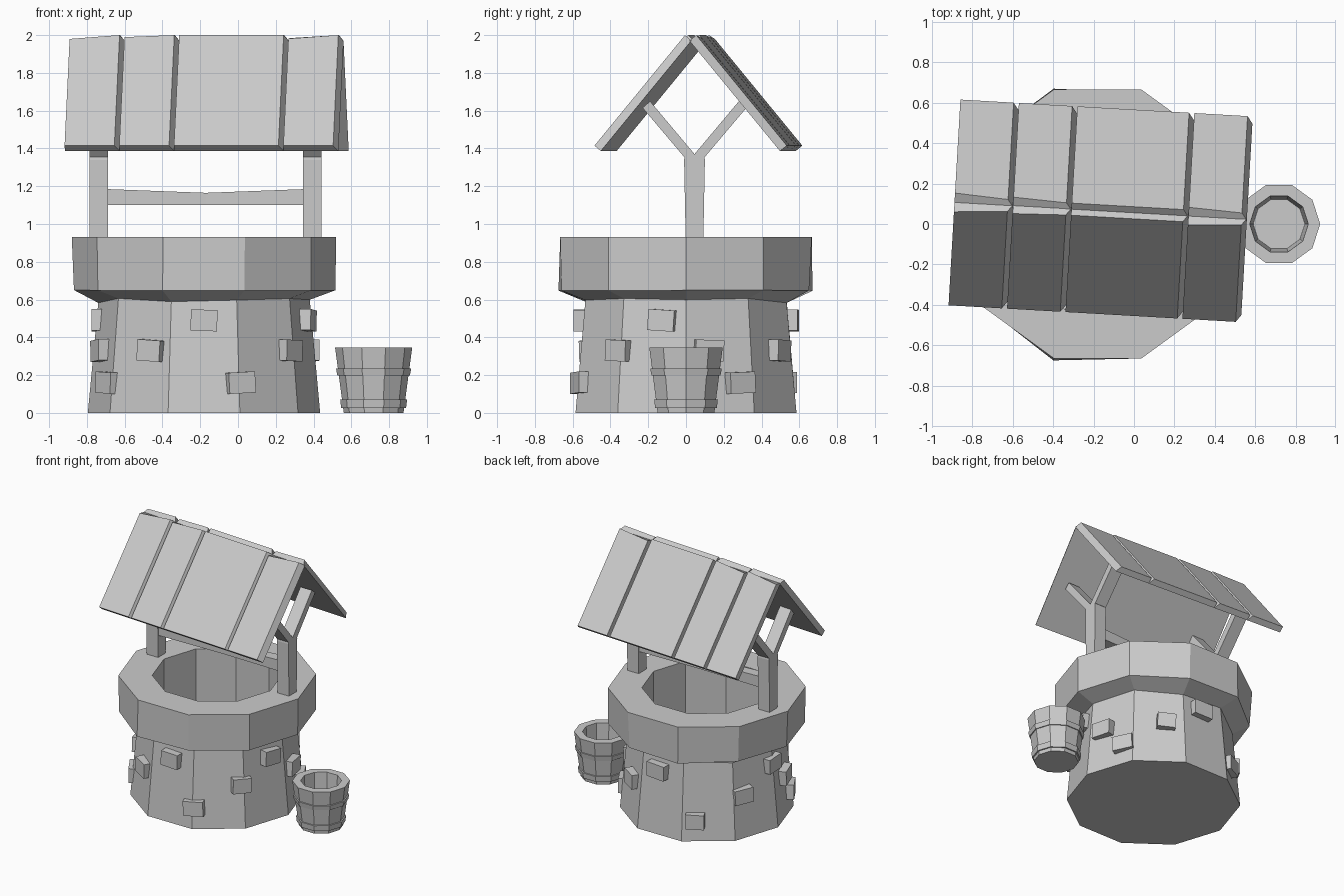
import bpy, bmesh, math, random
from mathutils import Vector, Matrix

if "Cube" in bpy.data.objects:
    bpy.data.objects.remove(bpy.data.objects["Cube"])

random.seed(4)
CX = -0.18   # well centre in x
PY = 0.045   # y of the posts


def make(name, verts, faces, matrix=Matrix()):
    bm = bmesh.new()
    vs = [bm.verts.new(matrix @ Vector(v)) for v in verts]
    for f in faces:
        bm.faces.new([vs[i] for i in f])
    bmesh.ops.recalc_face_normals(bm, faces=bm.faces[:])
    me = bpy.data.meshes.new(name)
    bm.to_mesh(me)
    bm.free()
    ob = bpy.data.objects.new(name, me)
    bpy.context.collection.objects.link(ob)
    return ob


def loft(name, rings, closed=False, matrix=Matrix()):
    """Skin equal-length rings; cap both ends, or join last to first."""
    n, m = len(rings[0]), len(rings)
    verts = [p for r in rings for p in r]
    faces = []
    for k in range(m if closed else m - 1):
        a, b = k * n, ((k + 1) % m) * n
        faces += [(a + i, a + (i + 1) % n, b + (i + 1) % n, b + i) for i in range(n)]
    if not closed:
        faces += [tuple(range(n)), tuple(range((m - 1) * n, m * n))]
    return make(name, verts, faces, matrix)


def ring(cx, r, z, jit_r=0.0, jit_z=0.0):
    pts = []
    for i in range(10):
        a = math.radians(36 * i)
        q = r + random.uniform(-jit_r, jit_r)
        pts.append((cx + q * math.cos(a), q * math.sin(a), z + random.uniform(-jit_z, jit_z)))
    return pts


# well body: tapered wall, flared uneven rim, open shaft
loft("well_body", [
    ring(CX, 0.615, 0), ring(CX, 0.56, 0.595, 0, 0.015),
    ring(CX, 0.695, 0.65, 0.015, 0.004), ring(CX, 0.70, 0.93),
    ring(CX, 0.46, 0.93), ring(CX, 0.46, 0.06)])

# stones standing out of the wall, by row height
rows = {0.49: (-90, -13, 87, 180),
        0.33: (-119, -38, 12, 59, 151, 198),
        0.16: (-71, 29, 117, 211)}
for z, angles in rows.items():
    for a in angles:
        r = (0.615 - 0.09 * z) * 0.965
        m = (Matrix.Translation((CX, 0, z)) @ Matrix.Rotation(math.radians(a), 4, 'Z')
             @ Matrix.Translation((r, 0, 0))
             @ Matrix.Rotation(math.radians(random.uniform(-4, 4)), 4, 'X'))
        w, h, d = random.uniform(0.065, 0.078), 0.056, 0.045
        loft("wall_stone", [[(s * d, -w, -h), (s * d, w, -h), (s * d, w, h), (s * d, -w, h)]
                            for s in (-1, 1)], matrix=m)


def yz_prism(name, pts, x, half):
    return loft(name, [[(x + s * half, y, z) for y, z in pts] for s in (-1, 1)])


# posts with forked braces under the roof
for side, x in (("left", -0.738), ("right", 0.393)):
    yz_prism(side + "_post", [(PY - 0.046, 0.88), (PY + 0.046, 0.88), (PY + 0.055, 1.34),
                              (PY + 0.05, 1.37), (PY - 0.05, 1.37), (PY - 0.055, 1.34)], x, 0.049)
    for s in (-1, 1):
        arm = [(0.055, 1.355), (0.0, 1.37), (0.235, 1.65), (0.275, 1.615)]
        yz_prism(side + "_brace", [(PY + s * y, z) for y, z in arm], x, 0.049)

# crossbar, pinched in the middle
loft("crossbar", [[(x, PY - h, 1.10), (x, PY + h, 1.10), (x, PY + h, zt), (x, PY - h, zt)]
                  for x, h, zt in ((-0.70, 0.042, 1.185), (-0.17, 0.032, 1.165), (0.36, 0.042, 1.185))])

# roof: five planks a side, slightly turned
turn = Matrix.Translation((-0.165, 0.065, 0)) @ Matrix.Rotation(math.radians(-3.3), 4, 'Z')
PITCH = 0.29
for i in range(5):
    x0 = -2.5 * PITCH + i * PITCH
    x1 = x0 + PITCH
    inset = 0.0 if i == 2 else 0.026
    for s, side in ((-1, "front"), (1, "back")):
        dl, dr = (0.0, 0.0) if i in (2, 3) else (random.uniform(0.005, 0.022), 0.0)

        def section(y_out, z_out, y_in, z_in, dl):
            k = dl * 0.8
            return [(x0, s * (y_out + k), z_out - dl), (x1 - inset, s * y_out, z_out),
                    (x1, s * y_in, z_in), (x0, s * y_in, z_in)]
        loft(side + "_roof_plank", [section(0.03, 2.0, -0.005, 1.97, dl),
                                    section(0.51, 1.415, 0.475, 1.386, 0.0)], matrix=turn)

# bucket and its two hoops
BX = 0.718
loft("bucket", [ring(BX, 0.158, 0), ring(BX, 0.204, 0.345),
                ring(BX, 0.145, 0.345), ring(BX, 0.128, 0.05)])
for z0, z1, r0, r1 in ((0.027, 0.07, 0.172, 0.177), (0.198, 0.235, 0.192, 0.199)):
    loft("bucket_hoop", [ring(BX, r0, z0), ring(BX, r1, z1),
                         ring(BX, 0.15, z1), ring(BX, 0.15, z0)], closed=True)
